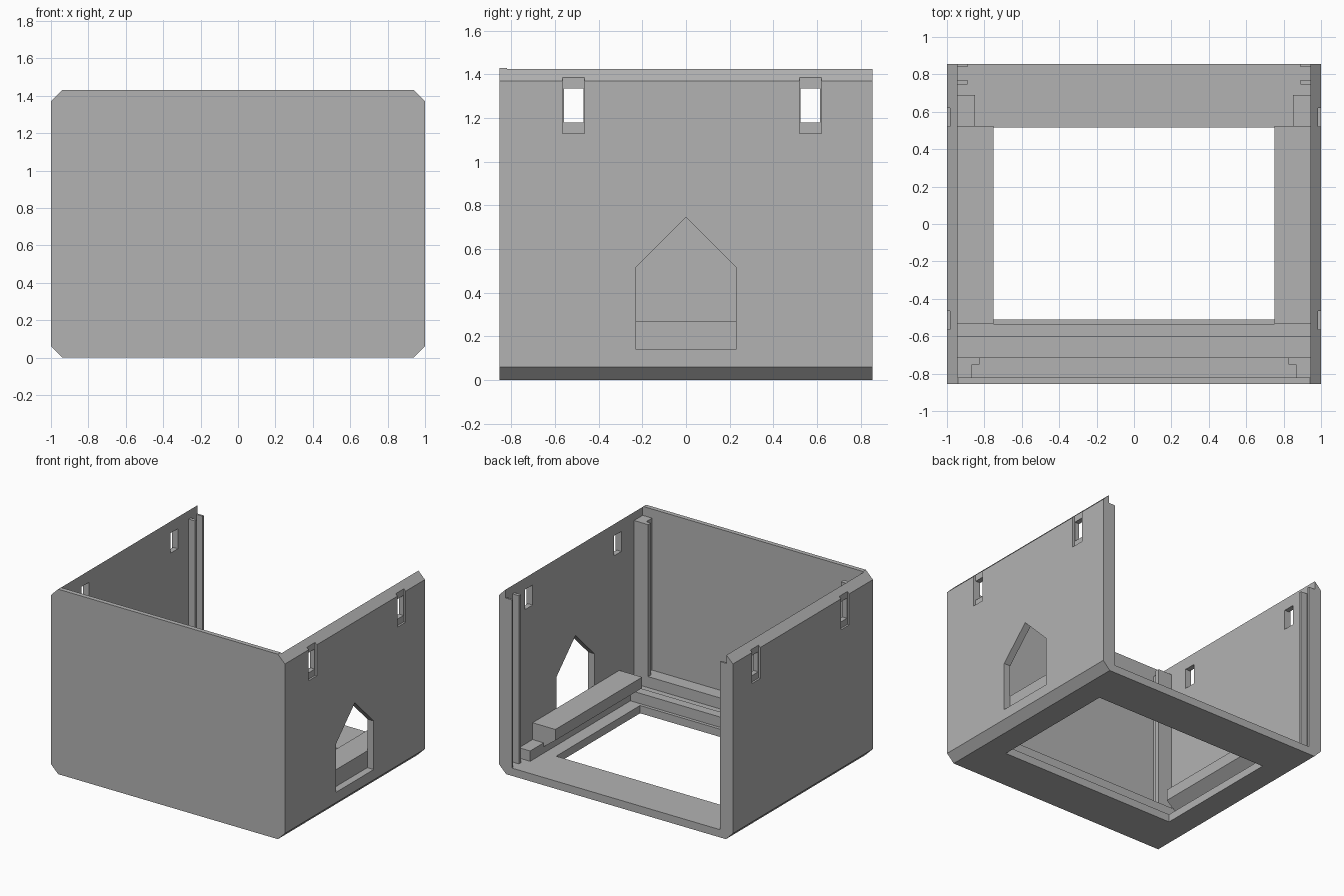
import bpy, bmesh

cube = bpy.data.objects.get("Cube")
if cube:
    bpy.data.objects.remove(cube, do_unlink=True)

grey = bpy.data.materials.new("plain grey")
grey.use_nodes = True
COLOUR = (0.45, 0.45, 0.45, 1)
grey.diffuse_color = COLOUR
grey.node_tree.nodes["Principled BSDF"].inputs["Base Color"].default_value = COLOUR


def prism(name, profile, axis, lo, hi):
    """Extrude a closed profile along axis 'x', 'y' or 'z'."""
    place = {"x": lambda p, d: (d, p[0], p[1]),
             "y": lambda p, d: (p[0], d, p[1]),
             "z": lambda p, d: (p[0], p[1], d)}[axis]
    bm = bmesh.new()
    a = [bm.verts.new(place(p, lo)) for p in profile]
    b = [bm.verts.new(place(p, hi)) for p in profile]
    bm.faces.new(a)
    bm.faces.new(b[::-1])
    n = len(a)
    for i in range(n):
        j = (i + 1) % n
        bm.faces.new((a[j], a[i], b[i], b[j]))
    bmesh.ops.recalc_face_normals(bm, faces=bm.faces)
    mesh = bpy.data.meshes.new(name)
    bm.to_mesh(mesh)
    bm.free()
    mesh.materials.append(grey)
    obj = bpy.data.objects.new(name, mesh)
    bpy.context.collection.objects.link(obj)
    return obj


def box(name, x, y, z):
    return prism(name, [(x[0], y[0]), (x[1], y[0]), (x[1], y[1]), (x[0], y[1])], "z", *z)


def cut(target, cutter):
    mod = target.modifiers.new("cut", "BOOLEAN")
    mod.operation = "DIFFERENCE"
    mod.solver = "EXACT"
    mod.object = cutter
    bpy.context.view_layer.objects.active = target
    bpy.ops.object.modifier_apply(modifier=mod.name)
    bpy.data.objects.remove(cutter, do_unlink=True)


W, D, H = 1.0, 0.855, 1.43      # half width, half depth, height
C, IN, FLOOR = 0.06, 0.945, 0.06  # corner chamfer, inner wall, floor top

# Shell with chamfered long edges, open at the top and back
outline = [(-W + C, 0), (W - C, 0), (W, C), (W, H - C),
           (W - C, H), (-W + C, H), (-W, H - C), (-W, C)]
shell = prism("shell", outline, "y", -D, D)
cut(shell, box("cavity", (-IN, IN), (-0.82, 1), (FLOOR, 2)))
cut(shell, box("floor_opening", (-0.75, 0.75), (-0.51, 0.515), (-0.1, 0.2)))

# Pointed doorway in the +x wall
house = [(-0.23, 0.14), (0.23, 0.14), (0.23, 0.515), (0, 0.745), (-0.23, 0.515)]
cut(shell, prism("doorway", house, "x", 0.8, 1.1))

# Recessed clip slots in both side walls
for y in (-0.515, 0.57):
    for s in (-1, 1):
        xs = sorted((s * 0.985, s * 1.1))
        cut(shell, box("slot_recess", xs, (y - 0.05, y + 0.05), (1.13, 1.385)))
    cut(shell, box("slot_hole", (-1.2, 1.2), (y - 0.045, y + 0.045), (1.18, 1.335)))

# Matching posts, ribs and shelves on both sides
for s, side in ((1, "left"), (-1, "right")):
    post = [(IN, -0.82), (0.865, -0.82), (0.865, -0.75),
            (0.825, -0.75), (0.825, -0.715), (IN, -0.715)]
    prism(side + "_front_post", [(s * x, y) for x, y in post], "z", FLOOR, 1.36)
    for name, y0, y1 in (("inner", 0.745, 0.77), ("back", 0.84, D)):
        box(f"{side}_{name}_rib", sorted((s * 0.89, s * IN)), (y0, y1), (FLOOR, 1.36))
    shelf = [(IN, 0.27), (0.75, 0.27), (0.75, 0.185), (0.85, 0.11),
             (0.85, FLOOR), (IN, FLOOR)]
    prism(side + "_shelf", [(s * x, z) for x, z in shelf], "y", -0.535, 0.525)
    box(side + "_shelf_stop", sorted((s * 0.85, s * IN)), (0.525, 0.69), (FLOOR, 0.14))

# Stepped rails along the foot of the front wall
box("front_ledge", (-IN, IN), (-0.82, -0.715), (FLOOR, 0.185))
box("front_groove", (-IN, IN), (-0.715, -0.605), (FLOOR, 0.1))
box("front_rail", (-IN, IN), (-0.605, -0.535), (FLOOR, 0.14))
